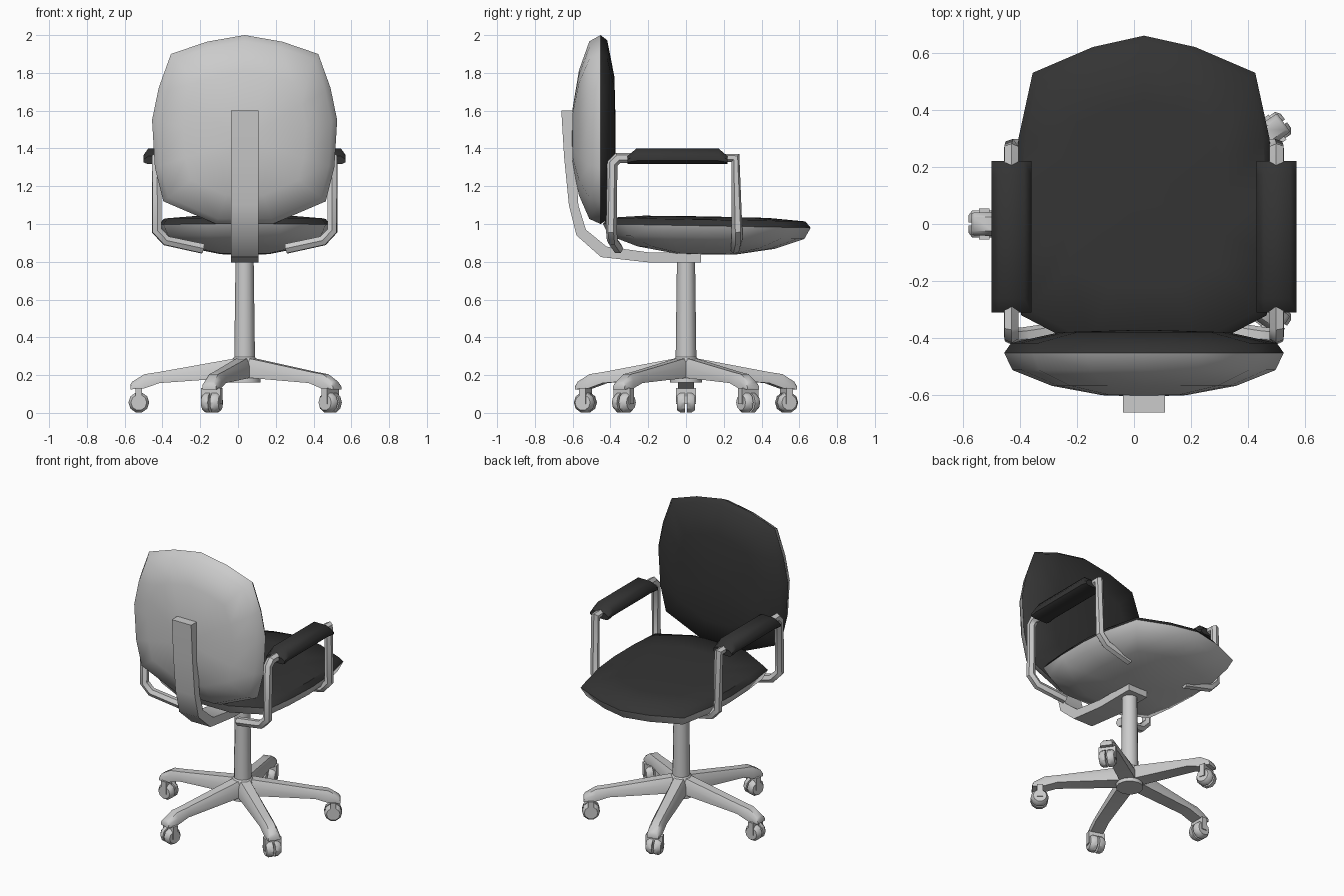
import bpy, bmesh, math
from mathutils import Vector, Matrix

if "Cube" in bpy.data.objects:
    bpy.data.objects.remove(bpy.data.objects["Cube"])

CX = 0.035  # centre line of the chair


def make_material(name, value):
    m = bpy.data.materials.new(name)
    m.use_nodes = True
    col = (value, value, value, 1)
    m.diffuse_color = col
    m.node_tree.nodes["Principled BSDF"].inputs["Base Color"].default_value = col
    return m


GREY = make_material("light grey plastic", 0.6)
BLACK = make_material("black fabric", 0.034)


def smooth(obj, angle):
    bpy.ops.object.select_all(action='DESELECT')
    obj.select_set(True)
    bpy.context.view_layer.objects.active = obj
    bpy.ops.object.shade_smooth_by_angle(angle=math.radians(angle))


def loft(name, rings, mat, matrix=None, angle=35, caps=(True, True)):
    """Skin a list of equal-length point rings into one closed object."""
    bm = bmesh.new()
    loops = [[bm.verts.new(p) for p in ring] for ring in rings]
    n = len(loops[0])
    for a, b in zip(loops, loops[1:]):
        for i in range(n):
            j = (i + 1) % n
            bm.faces.new((a[i], a[j], b[j], b[i]))
    for loop, cap in zip((loops[0], loops[-1]), caps):
        if cap:
            bm.faces.new(loop)
    bmesh.ops.recalc_face_normals(bm, faces=bm.faces)
    if matrix:
        bm.transform(matrix)
    me = bpy.data.meshes.new(name)
    bm.to_mesh(me)
    bm.free()
    me.materials.append(mat)
    obj = bpy.data.objects.new(name, me)
    bpy.context.collection.objects.link(obj)
    smooth(obj, angle)
    return obj


def circle(radius, z, n):
    return [(radius * math.cos(2 * math.pi * i / n),
             radius * math.sin(2 * math.pi * i / n), z) for i in range(n)]


def turned(name, profile, mat, matrix, n=12):
    return loft(name, [circle(r, z, n) for r, z in profile], mat, matrix)


def box(name, size, centre, mat, matrix):
    x, y, z = (s / 2 for s in size)
    rings = [[Vector(centre) + Vector(p) for p in
              ((-x, -y, h), (x, -y, h), (x, y, h), (-x, y, h))] for h in (-z, z)]
    return loft(name, rings, mat, matrix)


def dome(name, half, centre, levels, mat, place):
    """Domed shell: a mirrored outline shrunk step by step towards its centre."""
    outline = half + [(-u, v) for u, v in reversed(half) if u > 0]
    rings = [[place(u * s, centre + (v - centre) * s, d) for u, v in outline]
             for s, d in levels]
    return loft(name, rings, mat, angle=50, caps=(False, True))


SHELL = [(1, 0), (0.94, 0.06), (0.66, 0.115), (0.3, 0.148), (0.05, 0.152)]


# Seat: grey pan below, black cushion above
def seat_place(sign):
    return lambda u, v, d: (CX + u, v, 0.992 - 0.012 * v / 0.66 + sign * d)


seat_half = [(0, 0.66), (0.18, 0.62), (0.39, 0.53), (0.44, 0.3), (0.455, 0.1),
             (0.45, -0.12), (0.43, -0.32), (0.2, -0.44)]
dome("seat_pan", seat_half, 0.1, SHELL, GREY, seat_place(-1))
dome("seat_cushion", seat_half, 0.1,
     [(1, 0), (0.95, 0.033), (0.6, 0.048), (0.1, 0.05)], BLACK, seat_place(1))


# Backrest: grey shell behind, black cushion in front
def back_place(sign):
    return lambda u, v, d: (CX + u, -0.452 + sign * d, v)


back_half = [(0, 2.0), (0.2, 1.965), (0.39, 1.9), (0.455, 1.72), (0.49, 1.55),
             (0.475, 1.3), (0.43, 1.12), (0.15, 1.0)]
dome("backrest_shell", back_half, 1.45, SHELL, GREY, back_place(-1))
dome("backrest_cushion", back_half, 1.45,
     [(1, 0), (0.95, 0.035), (0.6, 0.073), (0.1, 0.08)], BLACK, back_place(1))

# Bent bracket joining the seat to the backrest: (y, z) outer and inner lines
outer = [(-0.66, 1.6), (-0.645, 1.35), (-0.62, 1.1), (-0.58, 0.94),
         (-0.45, 0.825), (-0.2, 0.797), (0.08, 0.797)]
inner = [(-0.59, 1.6), (-0.585, 1.35), (-0.57, 1.1), (-0.53, 0.97),
         (-0.42, 0.88), (-0.2, 0.85), (0.08, 0.85)]
w = 0.073
loft("back_bracket",
     [[(CX - w, *a), (CX + w, *a), (CX + w, *b), (CX - w, *b)]
      for a, b in zip(outer, inner)], GREY)

# Central column and hub
axis = Matrix.Translation((CX, 0, 0))
turned("column", [(0.056, 0.2), (0.048, 0.81)], GREY, axis)
turned("hub", [(0.085, 0.16), (0.085, 0.2), (0.065, 0.285), (0.05, 0.3)], GREY, axis)

# Armrests: bent tube and padded top, one per side
tube_path = [(0.22, -0.36, 0.87), (0.415, -0.39, 0.912), (0.465, -0.395, 0.965),
             (0.465, -0.39, 1.32), (0.465, -0.36, 1.35), (0.465, 0.262, 1.35),
             (0.465, 0.27, 0.965), (0.415, 0.27, 0.912), (0.22, 0.26, 0.87)]
for side, label in ((1, "left"), (-1, "right")):
    cu = bpy.data.curves.new(label + "_arm_tube", 'CURVE')
    cu.dimensions = '3D'
    cu.bevel_depth = 0.029
    cu.bevel_resolution = 1
    cu.use_fill_caps = True
    sp = cu.splines.new('POLY')
    sp.points.add(len(tube_path) - 1)
    for pt, (x, y, z) in zip(sp.points, tube_path):
        pt.co = (CX + side * x, y, z, 1)
    cu.materials.append(GREY)
    tube = bpy.data.objects.new(label + "_arm_tube", cu)
    bpy.context.collection.objects.link(tube)
    bpy.ops.object.select_all(action='DESELECT')
    tube.select_set(True)
    bpy.context.view_layer.objects.active = tube
    bpy.ops.object.convert(target='MESH')
    smooth(tube, 40)

    x0 = CX + side * 0.465
    section = [(-0.07, 1.335), (-0.05, 1.318), (0.05, 1.318), (0.07, 1.335),
               (0.07, 1.365), (0.045, 1.4), (-0.045, 1.4), (-0.07, 1.365)]
    rings = []
    for y, squash in ((-0.31, 0.5), (-0.262, 1), (0.172, 1), (0.22, 0.5)):
        rings.append([(x0 + x, y, 1.318 + (z - 1.318) * squash) for x, z in section])
    loft(label + "_arm_pad", rings, BLACK, angle=45)

# Five-legged base with casters: (distance, top, bottom, half width)
stations = [(0.0, 0.295, 0.18, 0.05), (0.07, 0.285, 0.185, 0.05),
            (0.45, 0.217, 0.158, 0.042), (0.53, 0.205, 0.13, 0.042),
            (0.595, 0.165, 0.125, 0.04), (0.605, 0.15, 0.125, 0.038)]
leg_rings = []
for r, top, low, hw in stations:
    mid = low + (top - low) * 0.6
    leg_rings.append([(r, -hw, low), (r, hw, low), (r, hw, mid),
                      (r, hw * 0.6, top), (r, -hw * 0.6, top), (r, -hw, mid)])
for k in range(5):
    spin = axis @ Matrix.Rotation(math.radians(36 + 72 * k), 4, 'Z')
    tag = "_%d" % (k + 1)
    loft("leg" + tag, leg_rings, GREY, spin, angle=45)
    wheel = spin @ Matrix.Translation((0.56, 0, 0.055)) @ Matrix.Rotation(math.pi / 2, 4, 'X')
    for s, label in ((1, "a"), (-1, "b")):
        turned("caster_wheel" + tag + label,
               [(0.055, 0.006 * s), (0.055, 0.03 * s), (0.042, 0.048 * s)], GREY, wheel, 10)
    box("caster_fork" + tag, (0.036, 0.108, 0.085), (0.56, 0, 0.09), GREY, spin)
